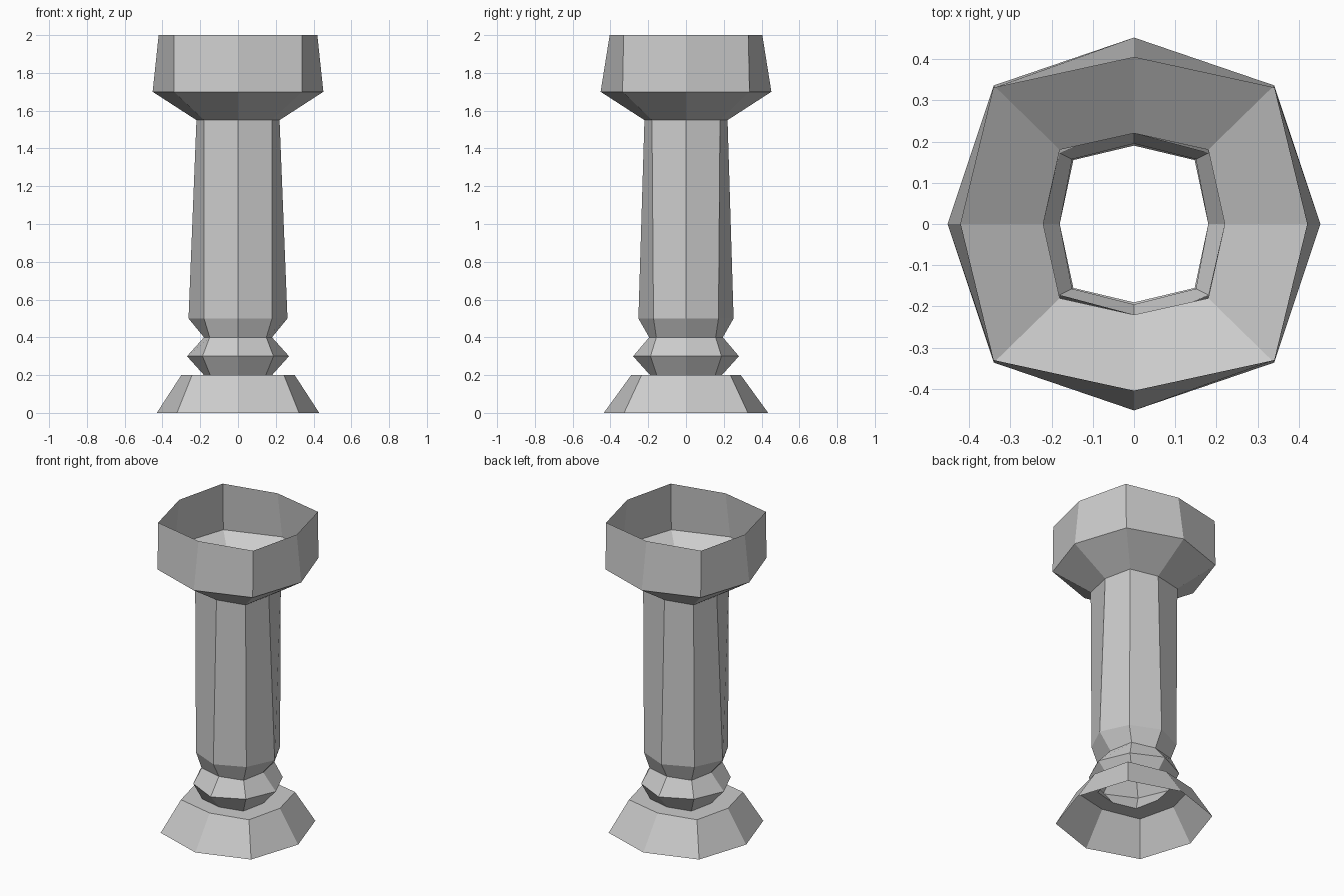
import bpy, bmesh

if "Cube" in bpy.data.objects:
    bpy.data.objects.remove(bpy.data.objects["Cube"])


def octagon(z, ax, ay, dx, dy):
    """Eight points: on-axis half sizes ax, ay and diagonal corners dx, dy."""
    return [(ax, 0, z), (dx, dy, z), (0, ay, z), (-dx, dy, z),
            (-ax, 0, z), (-dx, -dy, z), (0, -ay, z), (dx, -dy, z)]


def shell(name, rings):
    """Open, flat-faced skin lofted through octagonal rings, inside to outside."""
    bm = bmesh.new()
    loops = [[bm.verts.new(p) for p in octagon(*r)] for r in rings]
    for low, high in zip(loops, loops[1:]):
        for i in range(8):
            j = (i + 1) % 8
            bm.faces.new((low[i], low[j], high[j], high[i]))
    mesh = bpy.data.meshes.new(name)
    bm.to_mesh(mesh)
    bm.free()
    obj = bpy.data.objects.new(name, mesh)
    bpy.context.collection.objects.link(obj)
    return obj


# Rings shared by neighbouring parts: z, axis x, axis y, diagonal x, diagonal y
neck_bottom = (0.20, 0.18, 0.19, 0.147, 0.155)
shaft_bottom = (0.50, 0.262, 0.252, 0.18, 0.172)
shaft_top = (1.55, 0.22, 0.22, 0.18, 0.18)

# Flared hollow foot with a flat ledge running in to the neck
shell("base", [(0.0, 0.43, 0.435, 0.323, 0.328),
               (0.20, 0.30, 0.29, 0.243, 0.235),
               neck_bottom])

# Pinched ring moulding
shell("neck_ring", [neck_bottom,
                    (0.30, 0.27, 0.28, 0.188, 0.188),
                    (0.40, 0.18, 0.195, 0.15, 0.157),
                    shaft_bottom])

# Tapered column
shell("shaft", [shaft_bottom, shaft_top])

# Open cup at the top
shell("cup", [shaft_top,
              (1.70, 0.452, 0.452, 0.34, 0.336),
              (2.0, 0.42, 0.404, 0.34, 0.33)])
